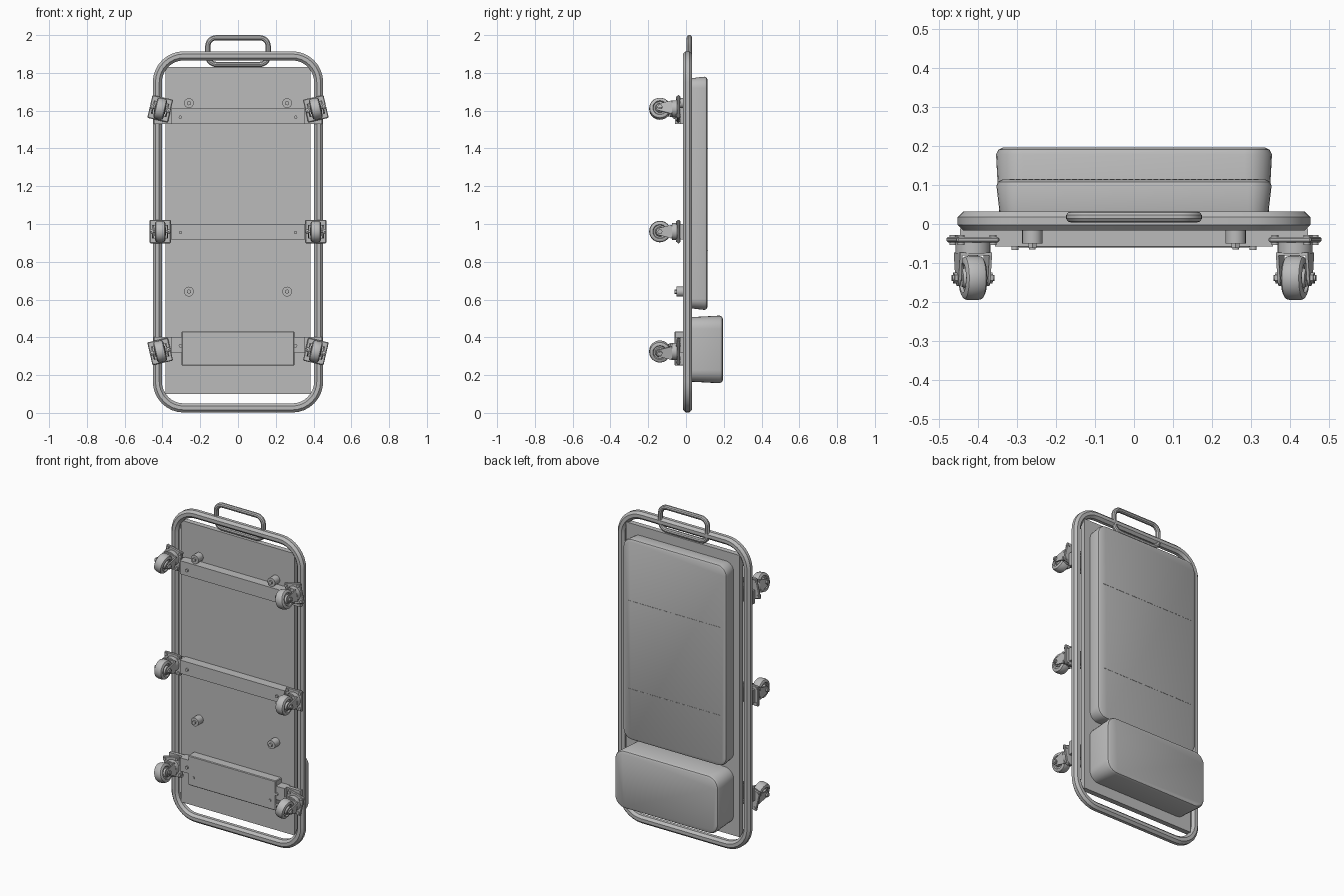
import bpy, bmesh
from math import pi, sin, cos, radians
from mathutils import Matrix, Vector

if "Cube" in bpy.data.objects:
    bpy.data.objects.remove(bpy.data.objects["Cube"])

grey = bpy.data.materials.new("plain grey")
grey.use_nodes = True
grey.diffuse_color = (0.5, 0.5, 0.5, 1)
grey.node_tree.nodes["Principled BSDF"].inputs["Base Color"].default_value = (0.5, 0.5, 0.5, 1)


def to_mesh(name, bm):
    bmesh.ops.recalc_face_normals(bm, faces=bm.faces)
    me = bpy.data.meshes.new(name)
    bm.to_mesh(me)
    bm.free()
    me.materials.append(grey)
    return me


def place(name, me, matrix=Matrix(), angle=35):
    ob = bpy.data.objects.new(name, me)
    bpy.context.collection.objects.link(ob)
    ob.matrix_world = matrix
    bpy.ops.object.select_all(action='DESELECT')
    ob.select_set(True)
    bpy.context.view_layer.objects.active = ob
    bpy.ops.object.shade_smooth_by_angle(angle=radians(angle))
    return ob


def add_box(bm, x, y, z, bevel=0.0):
    """Box from (min, max) ranges."""
    size = [r[1] - r[0] for r in (x, y, z)]
    mid = Vector([(r[0] + r[1]) / 2 for r in (x, y, z)])
    made = bmesh.ops.create_cube(bm, size=1, matrix=Matrix.Translation(mid) @ Matrix.Diagonal((*size, 1)))
    if bevel:
        edges = list({e for v in made["verts"] for e in v.link_edges})
        bmesh.ops.bevel(bm, geom=edges, offset=bevel, segments=1, affect='EDGES')


def add_cyl(bm, centre, radius, length, axis='Y', sides=20, top=None):
    rot = Matrix.Rotation(pi / 2, 4, 'X' if axis == 'Y' else 'Y')
    bmesh.ops.create_cone(bm, cap_ends=True, segments=sides, radius1=radius,
                          radius2=radius if top is None else top, depth=length,
                          matrix=Matrix.Translation(centre) @ rot)


def outline(hx, z0, z1, rad, offset=0.0, steps=6):
    """Rounded rectangle in XZ, grown by offset."""
    pts = []
    corners = [(hx - rad, z1 - rad), (rad - hx, z1 - rad), (rad - hx, z0 + rad), (hx - rad, z0 + rad)]
    for i, (cx, cz) in enumerate(corners):
        for k in range(steps + 1):
            t = pi / 2 * (i + k / steps)
            pts.append((cx + (rad + offset) * cos(t), cz + (rad + offset) * sin(t)))
    return pts


def loft(bm, rings, closed):
    rows = [[bm.verts.new(p) for p in ring] for ring in rings]
    n = len(rows[0])
    for i in range(len(rows) if closed else len(rows) - 1):
        a, b = rows[i], rows[(i + 1) % len(rows)]
        for j in range(n):
            bm.faces.new((a[j], a[(j + 1) % n], b[(j + 1) % n], b[j]))
    if not closed:
        bm.faces.new(rows[0])
        bm.faces.new(rows[-1])


def tube_loop(name, hx, z0, z1, rad, r, y, sides):
    """Closed tube along a rounded rectangle centre line."""
    bm = bmesh.new()
    rings = []
    for s in range(sides):
        a = 2 * pi * (s + 0.5) / sides
        rings.append([(px, y + r * sin(a), pz) for px, pz in outline(hx, z0, z1, rad, r * cos(a), 8)])
    loft(bm, rings, True)
    place(name, to_mesh(name, bm))


def cushion(name, hx, z0, z1, rad, layers):
    bm = bmesh.new()
    loft(bm, [[(px, y, pz) for px, pz in outline(hx, z0, z1, rad, -inset)] for y, inset in layers], False)
    place(name, to_mesh(name, bm))


# Frame, handle and board
tube_loop("frame_tube", 0.427, 0.026, 1.89, 0.14, 0.026, 0.008, 8)
tube_loop("carry_handle", 0.16, 1.845, 1.986, 0.045, 0.0145, 0.018, 10)
bm = bmesh.new()
add_box(bm, (-0.385, 0.385), (-0.002, 0.03), (0.10, 1.83))
place("deck_board", to_mesh("deck_board", bm))

# Cushions
cushion("body_cushion", 0.352, 0.545, 1.78, 0.06,
        [(0.03, 0.008), (0.098, 0), (0.108, 0.004), (0.114, 0.016)])
cushion("head_cushion", 0.353, 0.157, 0.515, 0.07,
        [(0.03, 0.008), (0.178, 0), (0.19, 0.006), (0.196, 0.018)])

# Stitched seams across the body cushion
bm = bmesh.new()
for z in (1.40, 0.86):
    for i in range(40):
        x = -0.312 + i * 0.016
        add_box(bm, (x - 0.006, x + 0.006), (0.112, 0.1155), (z - 0.0015, z + 0.0015))
place("cushion_stitches", to_mesh("cushion_stitches", bm))

# Cross bars with lowered middle, flanged ends and screws
LEVELS = {"upper": (1.61, 13), "middle": (0.96, 0), "lower": (0.325, -13)}
BARS = {"upper": 1.57, "middle": 0.96, "lower": 0.36}
for level, z in BARS.items():
    bm = bmesh.new()
    add_box(bm, (-0.355, 0.355), (-0.057, 0.0), (z - 0.041, z + 0.041))
    add_box(bm, (-0.445, 0.445), (-0.033, -0.012), (z - 0.041, z + 0.041))
    for x in (-0.305, 0.305):
        add_cyl(bm, (x, -0.06, z - 0.005), 0.009, 0.012, sides=12)
    place(level + "_cross_bar", to_mesh(level + "_cross_bar", bm))

# Lower reinforcing plate
bm = bmesh.new()
add_box(bm, (-0.298, 0.298), (-0.06, 0.0), (0.25, 0.432), 0.004)
for x in (-0.26, 0.26):
    add_cyl(bm, (x, -0.061, 0.305), 0.008, 0.008, sides=12)
place("lower_plate", to_mesh("lower_plate", bm))

# Round cushion mounts
bm = bmesh.new()
for x in (-0.26, 0.26):
    for z in (1.64, 0.642):
        add_cyl(bm, (x, -0.025, z), 0.026, 0.05)
        add_cyl(bm, (x, -0.053, z), 0.012, 0.016, sides=6)
place("cushion_mounts", to_mesh("cushion_mounts", bm))


# Caster meshes, built once around the swivel axis
def caster_mount():
    bm = bmesh.new()
    add_box(bm, (-0.056, 0.056), (-0.047, -0.033), (-0.062, 0.062), 0.004)
    for sx in (-1, 1):
        for sz in (-1, 1):
            add_cyl(bm, (sx * 0.042, -0.041, sz * 0.047), 0.009, 0.026, sides=12)
    add_cyl(bm, (0, -0.06, 0), 0.045, 0.03, sides=24)
    return to_mesh("caster_mount", bm)


def caster_fork():
    bm = bmesh.new()
    add_box(bm, (-0.042, 0.042), (-0.081, -0.073), (-0.036, 0.036))
    # tapered cheeks with a round end at the axle
    side = [(-0.075, 0.036)] + [(-0.138 - 0.02 * sin(pi * k / 6), 0.02 * cos(pi * k / 6)) for k in range(7)] + [(-0.075, -0.036)]
    for s in (-1, 1):
        loft(bm, [[(s * x, y, z) for y, z in side] for x in (0.035, 0.042)], False)
    add_cyl(bm, (0, -0.138, 0), 0.008, 0.11, 'X', 12)
    for s in (-1, 1):
        add_cyl(bm, (s * 0.046, -0.138, 0), 0.014, 0.009, 'X', 6)
    return to_mesh("caster_fork", bm)


def caster_wheel():
    bm = bmesh.new()
    profile = [(-0.03, 0.014), (-0.03, 0.022), (-0.02, 0.026), (-0.02, 0.034), (-0.027, 0.038),
               (-0.027, 0.046), (-0.022, 0.054), (-0.012, 0.057)]
    profile += [(-x, r) for x, r in reversed(profile)]
    loft(bm, [[(x, -0.138 + r * cos(2 * pi * k / 32), r * sin(2 * pi * k / 32)) for k in range(32)]
              for x, r in profile], False)
    return to_mesh("caster_wheel", bm)


parts = [caster_mount(), caster_fork(), caster_wheel()]
for level, (z, tilt) in LEVELS.items():
    for side, s in (("left", 1), ("right", -1)):
        where = Matrix.Translation((s * 0.412, 0, z)) @ Matrix.Rotation(radians(-s * tilt), 4, 'Y')
        for me in parts:
            place(f"{level}_{side}_{me.name}", me, where)
